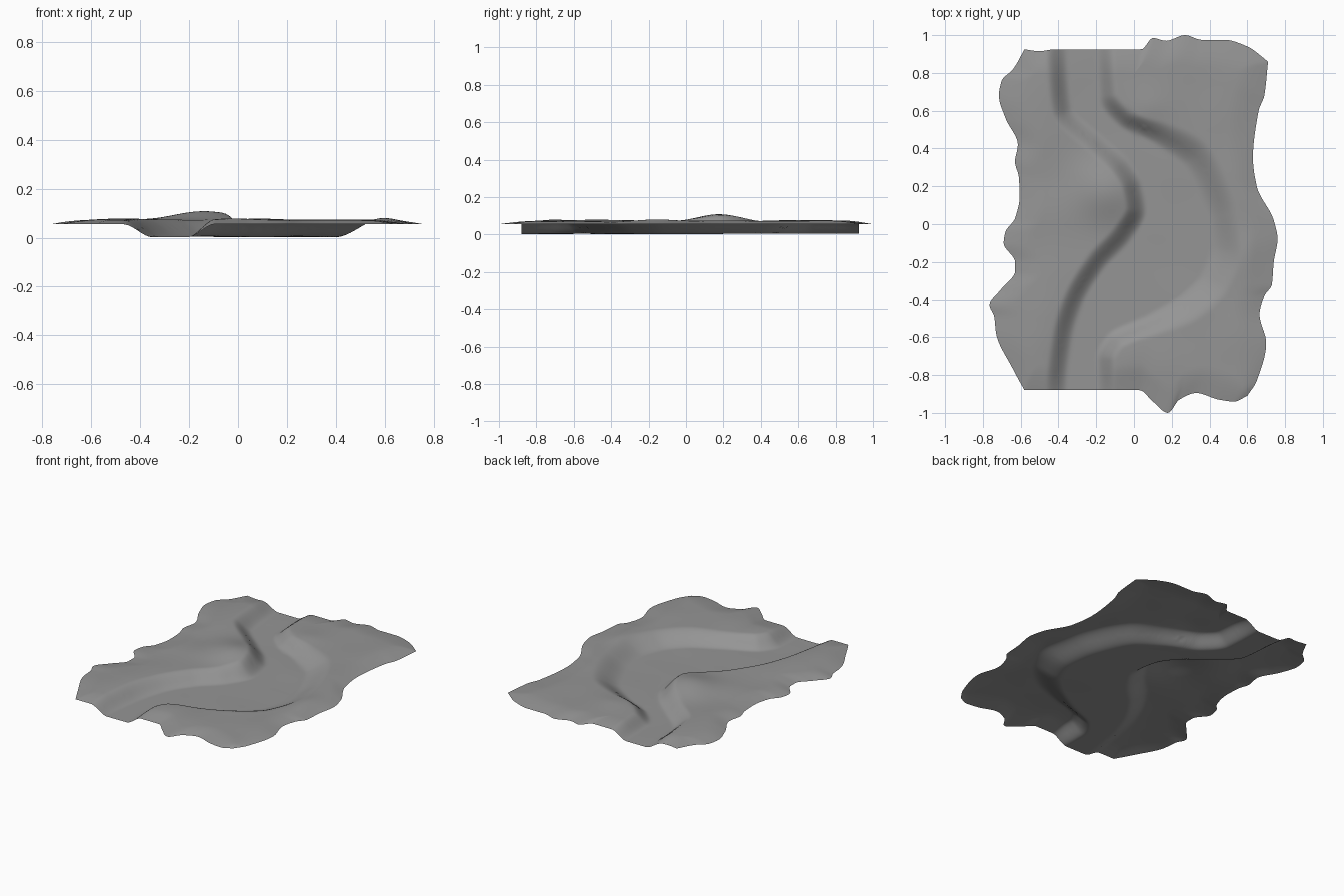
import bpy, math
from mathutils import Vector, noise, kdtree

cube = bpy.data.objects.get("Cube")
if cube:
    bpy.data.objects.remove(cube, do_unlink=True)

COLUMNS, ROWS = 120, 160
RIM_HEIGHT = 0.055


def smooth_curve(points):
    """Return a smooth function through points, without overshoot."""
    count = len(points)
    slopes = [(b[1] - a[1]) / (b[0] - a[0]) for a, b in zip(points, points[1:])]
    tangents = [slopes[0]]
    for before, after in zip(slopes, slopes[1:]):
        same_way = before * after > 0
        tangents.append(2 * before * after / (before + after) if same_way else 0)
    tangents.append(slopes[-1])

    def evaluate(position):
        index = 0
        while index < count - 2 and position > points[index + 1][0]:
            index += 1
        (start, low), (end, high) = points[index], points[index + 1]
        span = end - start
        t = min(max((position - start) / span, 0), 1)
        ease = t * t * (3 - 2 * t)
        bend = tangents[index] * t * (1 - t) ** 2 - tangents[index + 1] * t * t * (1 - t)
        return low + (high - low) * ease + span * bend

    return evaluate


def smoothstep(value):
    value = min(max(value, 0), 1)
    return value * value * (3 - 2 * value)


# Ragged outline: front and back as y along x, sides as x along y
front_points = [(-.58, -.88), (-.4, -.88), (.03, -.88), (.1, -.94), (.18, -1), (.24, -.93),
                (.33, -.895), (.45, -.93), (.53, -.94), (.6, -.91)]
back_points = [(-.58, .925), (-.5, .915), (-.42, .925), (.04, .925), (.1, .985), (.17, .97),
               (.27, 1), (.36, .975), (.48, .975), (.6, .94), (.71, .86)]
right_points = [(-.88, -.58), (-.77, -.64), (-.58, -.73), (-.49, -.74), (-.43, -.765),
                (-.34, -.7), (-.25, -.63), (-.2, -.63), (-.1, -.69), (-.04, -.68),
                (.03, -.63), (.15, -.605), (.25, -.61), (.33, -.63), (.42, -.615),
                (.56, -.68), (.68, -.715), (.76, -.7), (.82, -.64), (.925, -.58)]
left_points = [(-.91, .6), (-.83, .65), (-.63, .7), (-.48, .665), (-.38, .69), (-.32, .73),
               (-.2, .74), (-.08, .76), (.02, .74), (.2, .65), (.35, .63), (.6, .66),
               (.68, .69), (.86, .71)]

# River banks: x along y
west_points = [(-1.1, -.41), (-.87, -.41), (-.6, -.38), (-.4, -.32), (-.2, -.2), (-.05, -.06),
               (.08, .01), (.2, -.01), (.3, -.07), (.42, -.2), (.6, -.38), (.75, -.4), (1.1, -.42)]
east_points = [(-1.1, -.15), (-.72, -.15), (-.62, -.1), (-.53, .1), (-.43, .3), (-.3, .43),
               (-.12, .49), (.05, .47), (.2, .42), (.36, .33), (.47, .15), (.56, -.05),
               (.68, -.14), (1.1, -.16)]
west_bank, east_bank = smooth_curve(west_points), smooth_curve(east_points)


def bank_tree(bank):
    samples = 600
    tree = kdtree.KDTree(samples)
    for i in range(samples):
        y = -1.1 + 2.2 * i / (samples - 1)
        tree.insert((bank(y), y, 0), i)
    tree.balance()
    return tree


west_tree, east_tree = bank_tree(west_bank), bank_tree(east_bank)

# Mounds on the land: x, y, x radius, y radius, rise
mounds = [(-.13, .17, .17, .15, .036), (-.48, -.42, .13, .18, .01), (-.5, .6, .12, .2, .007),
          (.08, .62, .1, .08, .006), (.6, -.15, .06, .12, .008), (-.02, -.7, .08, .1, .006)]


def river_share(x, y):
    """One on the river bed, zero on the land."""
    west = west_tree.find((x, y, 0))[2] * (1 if x > west_bank(y) else -1)
    east = east_tree.find((x, y, 0))[2] * (1 if x < east_bank(y) else -1)
    east_width = 0.055 + 0.035 * smoothstep(x / 0.35)
    return smoothstep(west / 0.12 + 0.5) * smoothstep(east / (2 * east_width) + 0.5)


def height(x, y, edge):
    ripple = noise.noise(Vector((x * 4, y * 4, 0.3)))
    land = 0.071 + 0.006 * ripple
    for mx, my, rx, ry, rise in mounds:
        land += rise * math.exp(-((x - mx) / rx) ** 2 - ((y - my) / ry) ** 2)
    land = RIM_HEIGHT + (land - RIM_HEIGHT) * math.sin(min(edge / 0.14, 1) * math.pi / 2)
    bed = 0.004 + 0.003 * ripple
    share = river_share(x, y)
    return max(land + (bed - land) * share, 0)


# Sheet of ground blended between the four outline curves
def outline(points, along_x):
    curve = smooth_curve(points)
    start, end = points[0][0], points[-1][0]

    def place(t):
        along = start + (end - start) * t
        return Vector((along, curve(along)) if along_x else (curve(along), along))

    return place


front, back = outline(front_points, True), outline(back_points, True)
right, left = outline(right_points, False), outline(left_points, False)
vertices, faces = [], []
for row in range(ROWS + 1):
    v = row / ROWS
    for column in range(COLUMNS + 1):
        u = column / COLUMNS
        across = front(u) * (1 - v) + back(u) * v
        upward = right(v) * (1 - u) + left(v) * u
        corners = ((front(0) * (1 - u) + front(1) * u) * (1 - v)
                   + (back(0) * (1 - u) + back(1) * u) * v)
        spot = across + upward - corners
        edge = min(u * 1.3, (1 - u) * 1.3, v * 1.8, (1 - v) * 1.8)
        vertices.append((spot.x, spot.y, height(spot.x, spot.y, edge)))
for row in range(ROWS):
    for column in range(COLUMNS):
        corner = row * (COLUMNS + 1) + column
        above = corner + COLUMNS + 1
        faces.append((corner, corner + 1, above + 1, above))

mesh = bpy.data.meshes.new("river_terrain")
mesh.from_pydata(vertices, [], faces)
terrain = bpy.data.objects.new("river_terrain", mesh)
bpy.context.collection.objects.link(terrain)

# Plain grey ground
grey = bpy.data.materials.new("ground_grey")
grey.use_nodes = True
colour = (0.3, 0.3, 0.3, 1)
grey.diffuse_color = colour
grey.node_tree.nodes["Principled BSDF"].inputs["Base Color"].default_value = colour
mesh.materials.append(grey)

bpy.context.view_layer.objects.active = terrain
terrain.select_set(True)
bpy.ops.object.shade_smooth()
